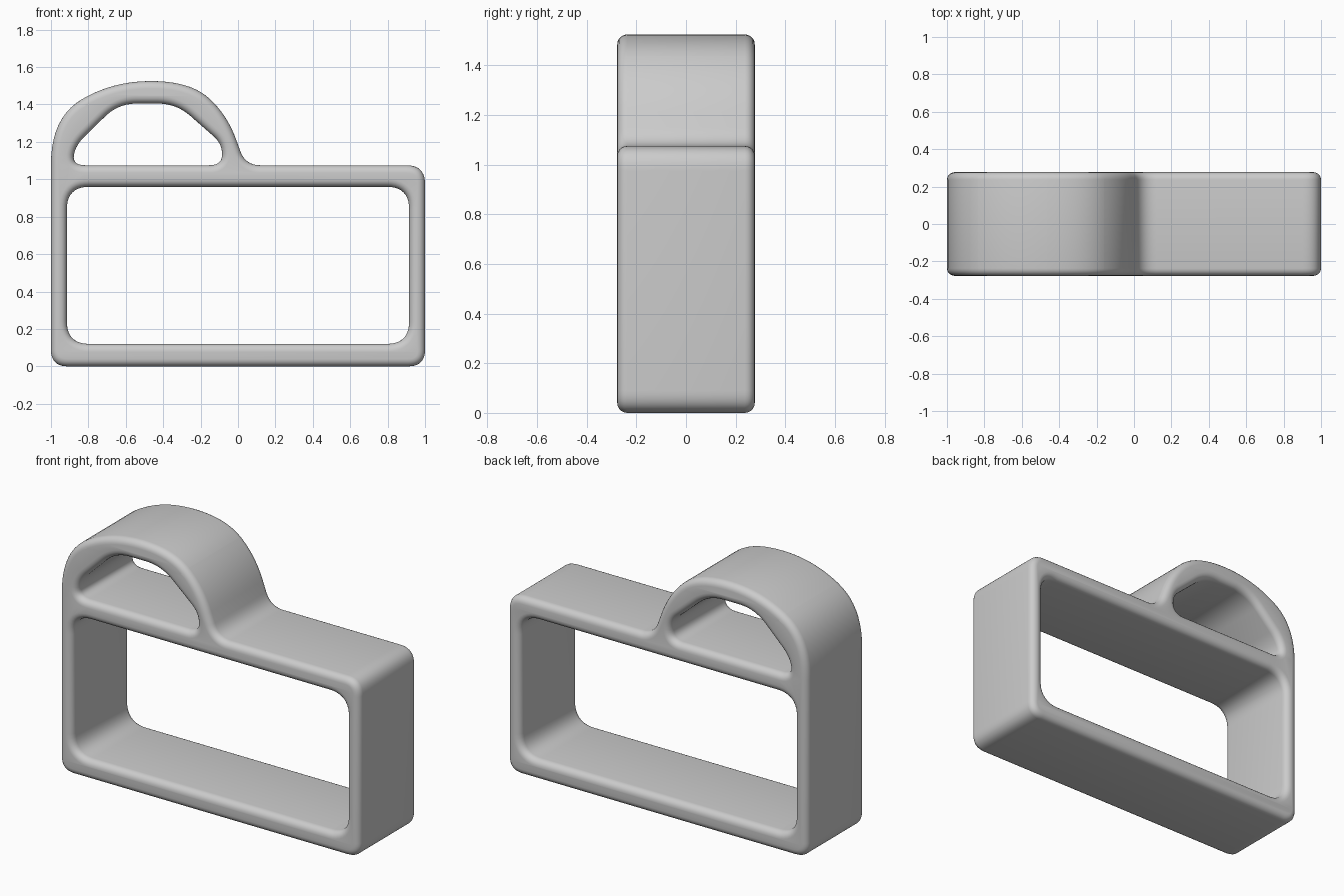
import bpy
from mathutils import Vector

cube = bpy.data.objects.get("Cube")
if cube:
    bpy.data.objects.remove(cube)

HALF_DEPTH = 0.277
ROUND = 0.04       # rounding of the front and back rims


def rounded(corners, steps=10):
    """Closed outline; each corner (x, z, reach) becomes a smooth bend."""
    pts = [Vector(c[:2]) for c in corners]
    out = []
    for i, p in enumerate(pts):
        ends = []
        for q in (pts[i - 1], pts[(i + 1) % len(pts)]):
            edge = q - p
            ends.append(p + edge.normalized() * min(corners[i][2], edge.length * 0.499))
        a, b = ends
        for k in range(steps + 1):
            t = k / steps
            out.append(a * (1 - t) ** 2 + p * 2 * t * (1 - t) + b * t * t)
    return out


# Outer silhouette: box with an arched handle on its right half
outline = [(-1, 0, 0.09), (1, 0, 0.09), (1, 1.075, 0.1), (0.04, 1.075, 0.08),
           (-0.06, 1.35, 1), (-0.26, 1.525, 1), (-0.67, 1.525, 1), (-1, 1.33, 0.25)]
# Large rectangular window
window = [(-0.915, 0.12, 0.12), (0.915, 0.12, 0.12),
          (0.915, 0.96, 0.12), (-0.915, 0.96, 0.12)]
# Opening under the arch
arch_opening = [(-0.885, 1.075, 0.07), (-0.085, 1.075, 0.07), (-0.085, 1.19, 0.06),
                (-0.33, 1.405, 0.1), (-0.64, 1.405, 0.1), (-0.87, 1.18, 0.07)]

# Filled profile, extruded and with rounded rims
curve = bpy.data.curves.new("frame_profile", 'CURVE')
curve.dimensions = '2D'
curve.fill_mode = 'BOTH'
curve.extrude = HALF_DEPTH - ROUND
curve.bevel_depth = ROUND
curve.bevel_resolution = 4
curve.offset = -ROUND
for loop in (outline, window, arch_opening):
    pts = rounded(loop)
    spline = curve.splines.new('POLY')
    spline.points.add(len(pts) - 1)
    for sp, p in zip(spline.points, pts):
        sp.co = (p.x, p.y, 0, 1)
    spline.use_cyclic_u = True

frame = bpy.data.objects.new("frame_with_arched_handle", curve)
bpy.context.collection.objects.link(frame)
frame.rotation_euler.x = 1.5707963

# Turn into a clean, smooth mesh
bpy.ops.object.select_all(action='DESELECT')
frame.select_set(True)
bpy.context.view_layer.objects.active = frame
bpy.ops.object.convert(target='MESH')
bpy.ops.object.transform_apply(rotation=True)
bpy.ops.object.mode_set(mode='EDIT')
bpy.ops.mesh.select_all(action='SELECT')
bpy.ops.mesh.remove_doubles(threshold=0.0005)
bpy.ops.mesh.normals_make_consistent(inside=False)
bpy.ops.object.mode_set(mode='OBJECT')
bpy.ops.object.shade_smooth_by_angle(angle=0.7)

# Single plain grey
grey = bpy.data.materials.new("light_grey")
grey.use_nodes = True
colour = (0.6, 0.6, 0.6, 1)
grey.diffuse_color = colour
grey.node_tree.nodes["Principled BSDF"].inputs["Base Color"].default_value = colour
frame.data.materials.clear()
frame.data.materials.append(grey)
